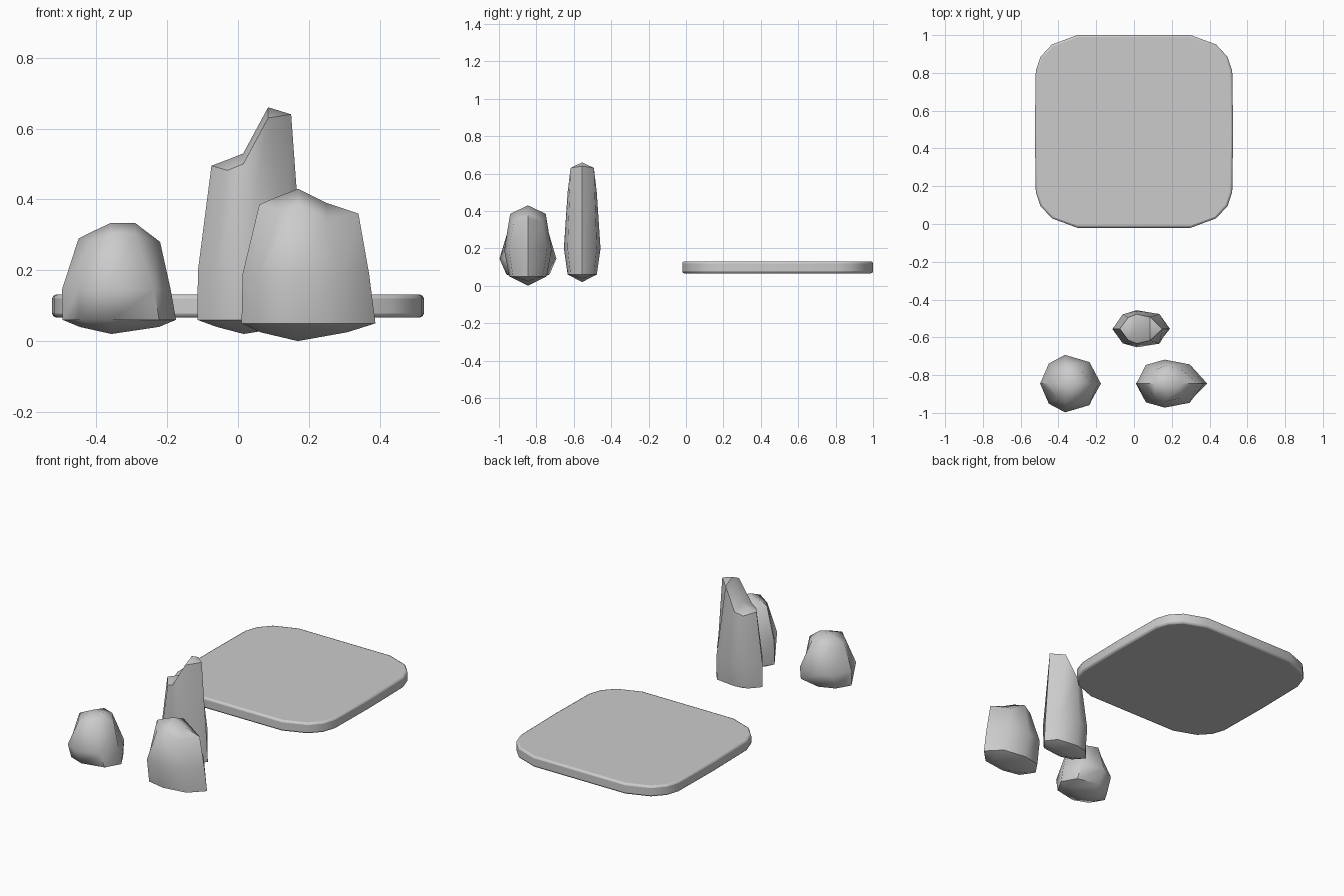
import bpy, bmesh

if "Cube" in bpy.data.objects:
    bpy.data.objects.remove(bpy.data.objects["Cube"])


def finish(name, bm, angle):
    bmesh.ops.recalc_face_normals(bm, faces=bm.faces)
    me = bpy.data.meshes.new(name)
    bm.to_mesh(me)
    bm.free()
    ob = bpy.data.objects.new(name, me)
    bpy.context.collection.objects.link(ob)
    bpy.ops.object.select_all(action='DESELECT')
    ob.select_set(True)
    bpy.context.view_layer.objects.active = ob
    bpy.ops.object.shade_smooth_by_angle(angle=angle)
    return ob


def rock(name, yc, fracs, weights, low, mid, ridge, keel_z, top_dy, drop):
    """Three eight-sided rings, closed by a top ridge and a bottom keel.
    low / mid: (x left, x right, half depth, z); ridge: five (x, z) points."""
    bm = bmesh.new()
    order = [(0, 0), (1, -1), (2, -1), (3, -1), (4, 0), (3, 1), (2, 1), (1, 1)]

    def ring(stations, dy):
        return [bm.verts.new((stations[i][0], yc + s * dy * weights[i], stations[i][1]))
                for i, s in order]

    def level(xl, xr, z):
        return [(xl + (xr - xl) * f, z) for f in fracs]

    def cap(r, points):
        line = [r[0]] + [bm.verts.new((x, yc, z)) for x, z in points] + [r[4]]
        for side in (r[:5], [r[0]] + r[:3:-1]):
            bm.faces.new((side[0], side[1], line[1]))
            bm.faces.new((side[1], side[2], line[2], line[1]))
            bm.faces.new((side[2], side[3], line[3], line[2]))
            bm.faces.new((side[3], side[4], line[3]))

    bottom = level(low[0], low[1], low[3])
    rim = [(x, z - (drop if 0 < i < 4 else 0)) for i, (x, z) in enumerate(ridge)]
    rings = [ring(bottom, low[2]), ring(level(mid[0], mid[1], mid[3]), mid[2]),
             ring(rim, top_dy)]
    for a, b in zip(rings, rings[1:]):
        for k in range(8):
            n = (k + 1) % 8
            bm.faces.new((a[k], a[n], b[n], b[k]))
    half = (low[3] + keel_z) / 2
    cap(rings[0], [(bottom[1][0], half), (bottom[2][0], keel_z), (bottom[3][0], half)])
    cap(rings[2], ridge[1:4])
    return finish(name, bm, 0.9)


# Three standing stones
rock("left_stone", -0.845, (0, .15, .43, .85, 1), (0, .7, 1, .75, 0),
     (-.495, -.175, .115, .06), (-.497, -.19, .152, .145),
     [(-.45, .29), (-.405, .312), (-.36, .333), (-.29, .333), (-.22, .28)],
     .02, .105, .03)
rock("right_stone", -0.845, (0, .14, .42, .79, 1), (0, .78, 1, .8, 0),
     (.01, .388, .10, .05), (.013, .37, .127, .19),
     [(.06, .385), (.11, .407), (.17, .43), (.25, .39), (.34, .36)],
     0, .095, .045)
rock("tall_stone", -0.555, (0, .18, .43, .84, 1), (0, .78, 1, .8, 0),
     (-.115, .19, .078, .06), (-.113, .182, .098, .20),
     [(-.075, .495), (-.03, .512), (.015, .53), (.085, .66), (.15, .64)],
     .02, .078, .03)

# Flat rounded slab, outline mirrored from one corner
corner = [(.525, 0), (.52, .32), (.495, .395), (.435, .46), (.30, .51)]
upper = corner + [(-x, y) for x, y in reversed(corner)]
outline = upper + [(-x, -y) for x, y in upper[1:-1]]
bm = bmesh.new()
base = bm.faces.new([bm.verts.new((x, .49 + y, .067)) for x, y in outline])
top = bmesh.ops.extrude_face_region(bm, geom=[base], use_keep_orig=True)
bmesh.ops.translate(bm, vec=(0, 0, .064),
                    verts=[v for v in top["geom"] if isinstance(v, bmesh.types.BMVert)])
slab = finish("flat_slab", bm, 0.7)
bevel = slab.modifiers.new("rim", 'BEVEL')
bevel.width = .011
bevel.segments = 2
bevel.limit_method = 'ANGLE'
bevel.angle_limit = 1.0
